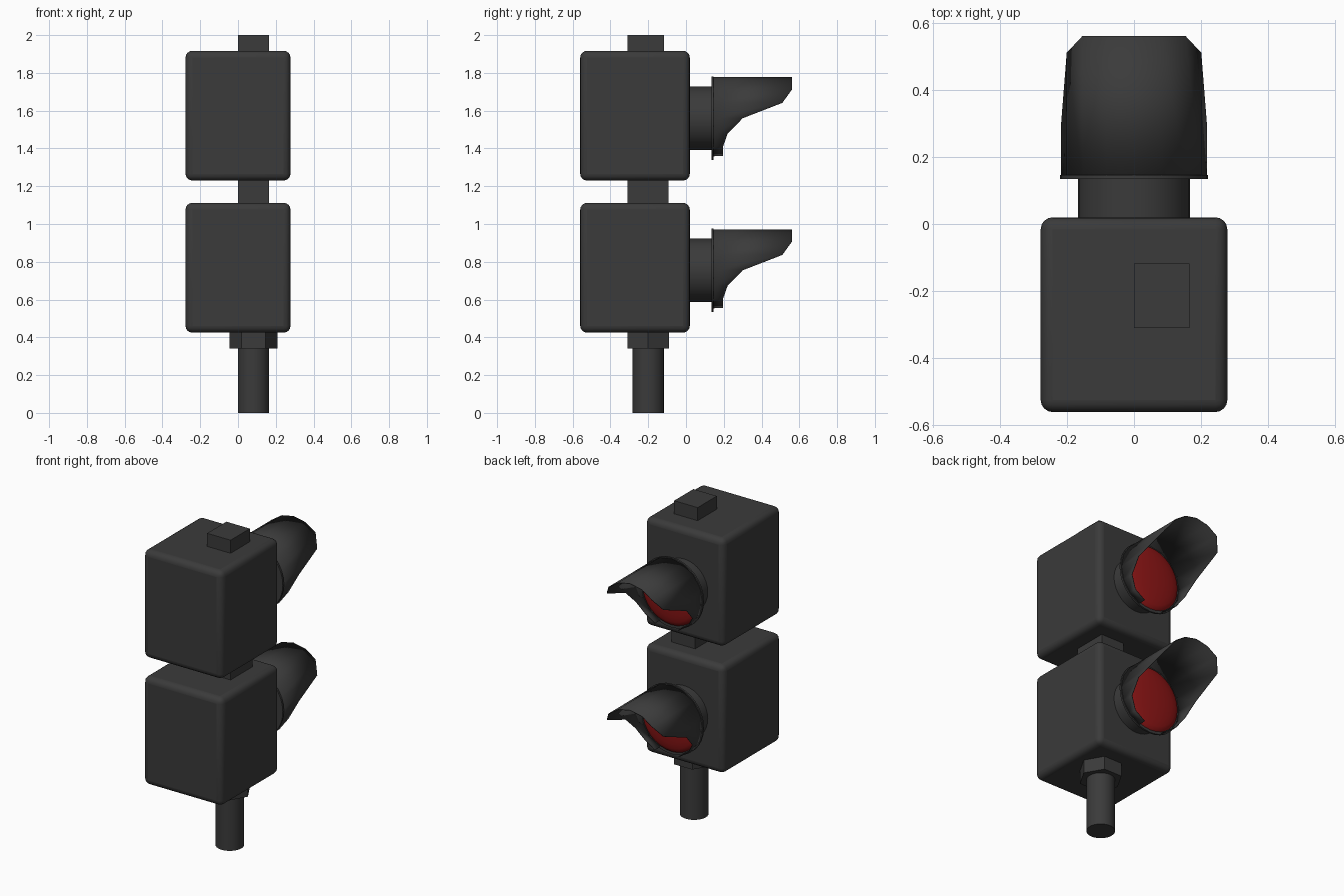
import bpy, bmesh
from math import sin, cos, pi, radians
from mathutils import Vector

cube = bpy.data.objects.get("Cube")
if cube:
    bpy.data.objects.remove(cube, do_unlink=True)


def material(name, colour):
    mat = bpy.data.materials.new(name)
    mat.use_nodes = True
    mat.diffuse_color = colour
    mat.node_tree.nodes["Principled BSDF"].inputs["Base Color"].default_value = colour
    return mat


GREY = material("dark grey", (0.043, 0.043, 0.043, 1))
RED = material("signal red", (0.28, 0.008, 0.008, 1))


def finish(obj, name, mat=GREY, angle=35):
    obj.name = name
    obj.data.materials.append(mat)
    bpy.ops.object.select_all(action='DESELECT')
    obj.select_set(True)
    bpy.context.view_layer.objects.active = obj
    bpy.ops.object.shade_smooth_by_angle(angle=radians(angle))
    return obj


def box(name, low, high, bevel=0):
    low, high = Vector(low), Vector(high)
    bpy.ops.mesh.primitive_cube_add(size=1, location=(low + high) / 2)
    obj = bpy.context.object
    obj.scale = high - low
    bpy.ops.object.transform_apply(location=False, rotation=False, scale=True)
    if bevel:
        mod = obj.modifiers.new("rounded edges", 'BEVEL')
        mod.width, mod.segments = bevel, 4
    return finish(obj, name)


def cylinder(name, centre, radius, depth, sides=32, along_y=False):
    bpy.ops.mesh.primitive_cylinder_add(
        vertices=sides, radius=radius, depth=depth, location=centre,
        rotation=(-pi / 2 if along_y else 0, 0, 0))
    return finish(bpy.context.object, name)


def from_bmesh(bm, name, mat, angle):
    bmesh.ops.recalc_face_normals(bm, faces=bm.faces)
    mesh = bpy.data.meshes.new(name)
    bm.to_mesh(mesh)
    bm.free()
    obj = bpy.data.objects.new(name, mesh)
    bpy.context.collection.objects.link(obj)
    return finish(obj, name, mat, angle)


def lens(name, z):
    # shallow dome spun about the lamp axis
    bm = bmesh.new()
    steps = 6
    pts = [bm.verts.new((0.205 * sin(i / steps * pi / 2), 0.145 + 0.035 * cos(i / steps * pi / 2), z))
           for i in range(steps + 1)]
    edges = [bm.edges.new(pair) for pair in zip(pts, pts[1:])]
    bmesh.ops.spin(bm, geom=pts + edges, cent=(0, 0, z), axis=(0, 1, 0),
                   angle=2 * pi, steps=32, use_merge=True)
    bmesh.ops.remove_doubles(bm, verts=bm.verts, dist=0.0005)
    from_bmesh(bm, name, RED, 40)


# Forward reach of the visor rim, from the open bottom up to the crown
REACH = [0.195, 0.195, 0.22, 0.30, 0.51, 0.56, 0.56, 0.56]


def visor(name, z):
    # tube open at the bottom, with its rim swept back towards the sides
    bm = bmesh.new()
    rim = REACH + REACH[-2::-1]
    rows = []
    for i, y in enumerate(rim):
        a = radians(-67.5 + 22.5 * i)
        x, h = 0.215 * cos(a), z + 0.215 * sin(a)
        rows.append([bm.verts.new((x, 0.14, h)), bm.verts.new((x, y, h))])
    for (a, b), (c, d) in zip(rows, rows[1:]):
        bm.faces.new((a, b, d, c))
    obj = from_bmesh(bm, name, GREY, 35)
    mod = obj.modifiers.new("sheet thickness", 'SOLIDIFY')
    mod.thickness, mod.offset = 0.004, 0


# Two identical lamp units
for label, base in (("lower", 0.425), ("upper", 1.23)):
    axis = base + 0.33
    box(label + "_housing", (-0.278, -0.56, base), (0.278, 0.02, base + 0.687), 0.036)
    cylinder(label + "_lamp_tube", (0, 0.075, axis), 0.167, 0.13, along_y=True)
    cylinder(label + "_lamp_flange", (0, 0.14, axis), 0.221, 0.012, along_y=True)
    lens(label + "_lens", axis)
    visor(label + "_visor", axis)

# Blocks joining and capping the housings
box("top_block", (0, -0.31, 1.9), (0.165, -0.117, 2))
box("joining_block", (0, -0.31, 1.1), (0.165, -0.092, 1.24))

# Mounting pole and hexagonal nut
cylinder("pole", (0.0825, -0.2, 0.18), 0.0825, 0.36)
nut = cylinder("hex_nut", (0.0825, -0.2, 0.385), 0.127, 0.09, sides=6)
nut.rotation_euler.z = pi / 6
